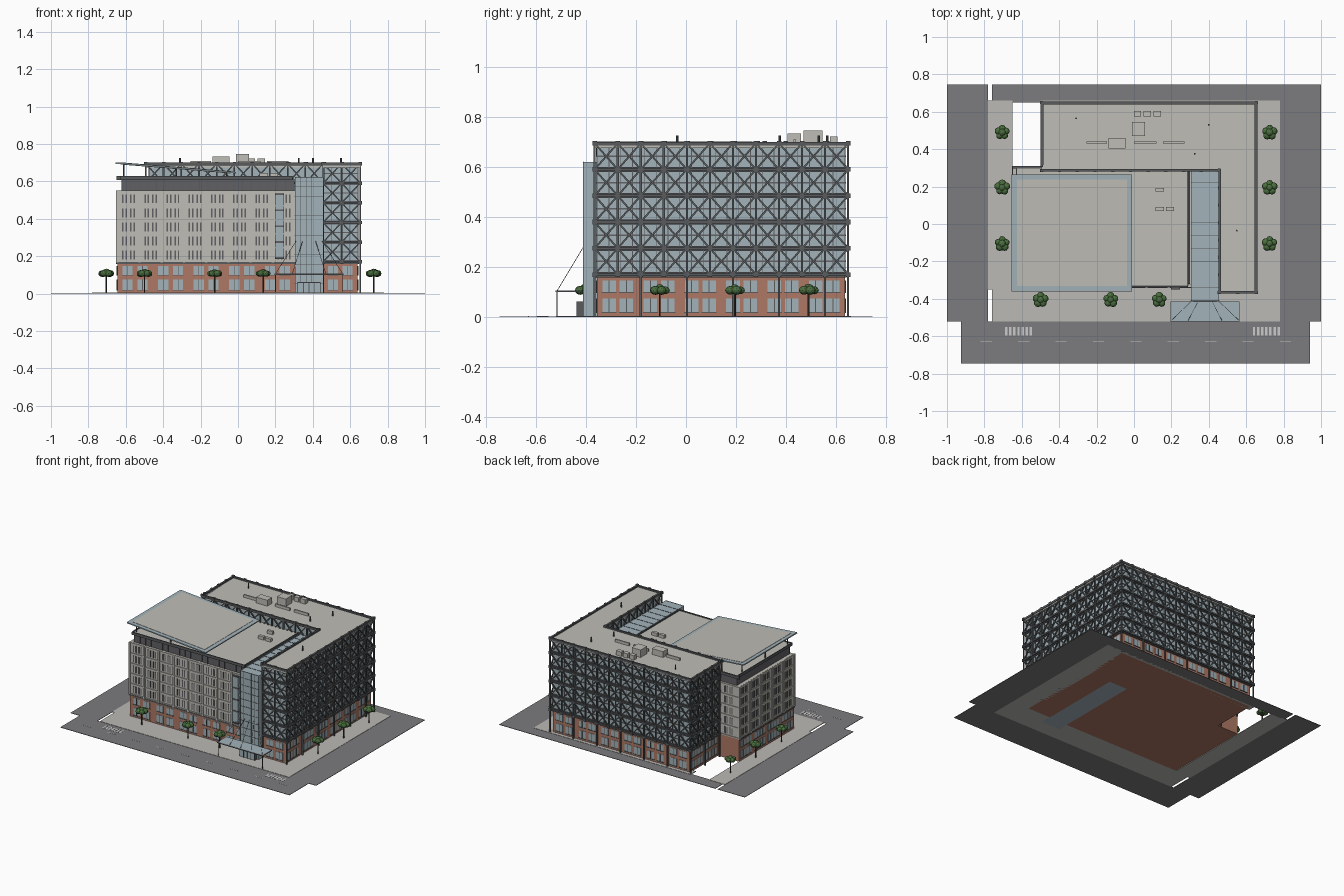
import bpy, bmesh, math, random
from mathutils import Vector, Matrix

if "Cube" in bpy.data.objects:
    bpy.data.objects.remove(bpy.data.objects["Cube"])
random.seed(4)

def mat(name, *c):
    m = bpy.data.materials.new(name)
    m.diffuse_color = (*c, 1)
    m.use_nodes = True
    m.node_tree.nodes["Principled BSDF"].inputs["Base Color"].default_value = m.diffuse_color
    return m
BRICK = mat("brick", .42, .19, .13)
GLASS = mat("glass", .36, .45, .49)
STEEL = mat("steel", .10, .105, .11)
DARK = mat("dark_panel", .12, .12, .13)
STONE = mat("stone", .52, .51, .47)
ROAD = mat("asphalt", .2, .2, .21)
PAVE = mat("paving", .5, .49, .46)
WHITE = mat("paint", .75, .75, .75)
LEAF = mat("leaf", .07, .16, .05)
BARK = mat("bark", .06, .045, .035)

def finish(name, bm, m):
    me = bpy.data.meshes.new(name)
    bm.to_mesh(me)
    bm.free()
    me.materials.append(m)
    ob = bpy.data.objects.new(name, me)
    bpy.context.collection.objects.link(ob)
    return ob

def boxes(name, items, m):
    """items: (x0, x1, y0, y1, z0, z1)"""
    bm = bmesh.new()
    for x0, x1, y0, y1, z0, z1 in items:
        bmesh.ops.create_cube(bm, size=1, matrix=Matrix.Translation(((x0+x1)/2, (y0+y1)/2, (z0+z1)/2))
                              @ Matrix.Diagonal((abs(x1-x0), abs(y1-y0), abs(z1-z0), 1)))
    return finish(name, bm, m)

def rods(name, items, m, sides=4):
    """items: (start, end, radius)"""
    bm = bmesh.new()
    for a, b, r in items:
        a, b = Vector(a), Vector(b)
        d = b - a
        rot = d.to_track_quat('Z', 'Y').to_matrix().to_4x4() @ Matrix.Rotation(math.pi/4, 4, 'Z')
        bmesh.ops.create_cone(bm, cap_ends=True, segments=sides, radius1=r, radius2=r, depth=d.length,
                              matrix=Matrix.Translation((a+b)/2) @ rot)
    return finish(name, bm, m)

def on_wall(wall, u0, u1, z0, z1, d0, d1):
    """box on an axis-aligned wall; u runs along it, d points outward"""
    p, q = Vector(wall[0]), Vector(wall[1])
    t = (q - p).normalized()
    n = Vector((t.y, -t.x))
    a, b = p + t*u0 + n*d0, p + t*u1 + n*d1
    return (a.x, b.x, a.y, b.y, z0, z1)

def length(w):
    return (Vector(w[1]) - Vector(w[0])).length

# Ground: roads, pavement and markings
boxes("roads", [(-1, -.78, -.52, .745, 0, .003), (.78, 1, -.52, .745, 0, .003),
                (-.76, .78, .65, .745, 0, .003), (-.925, .94, -.745, -.52, 0, .003)], ROAD)
boxes("pavement", [(-.78, -.65, -.35, .66, 0, .005), (-.76, .78, -.52, -.33, 0, .005),
                   (.62, .78, -.33, .66, 0, .005), (-.5, .62, .6, .66, 0, .005)], PAVE)
marks = [(x + i*.022, x + i*.022 + .013, -.595, -.55, .003, .004) for x in (-.69, .635) for i in range(7)]
marks += [(-.82 + i*.2, -.76 + i*.2, -.632, -.628, .003, .004) for i in range(9)]
boxes("road_markings", marks, WHITE)

# Brick base under all wings
boxes("brick_base", [(-.645, .305, -.335, .305, 0, .165), (-.475, .64, .29, .635, 0, .165),
                     (.455, .64, -.355, .3, 0, .165)], BRICK)
base_walls = [((-.645, -.335), (.305, -.335)), ((-.645, .305), (-.645, -.335)), ((.455, -.355), (.64, -.355)),
              ((.64, -.355), (.64, .635)), ((.64, .635), (-.475, .635)), ((-.475, .635), (-.475, .305))]
panes, trims = [], []
for w in base_walls:
    L = length(w)
    n = max(1, round(L/.175))
    s = L/n
    for i in range(n):
        for c in (.29, .71):
            u = (i + c)*s
            for z0, z1 in ((.02, .075), (.1, .147)):
                panes.append(on_wall(w, u-.027, u+.027, z0, z1, 0, .002))
                trims.append(on_wall(w, u-.002, u+.002, z0, z1, 0, .004))
                trims.append(on_wall(w, u-.03, u+.03, z0-.004, z0, 0, .005))
    trims.append(on_wall(w, 0, L, .158, .168, -.001, .007))
boxes("base_windows", panes, GLASS)
boxes("base_window_trim", trims, STEEL)

# Lattice wings: glass volumes, floor bands, roof
boxes("wing_glass", [(-.475, .64, .295, .635, .165, .68), (.46, .64, -.355, .3, .165, .68)], GLASS)
boxes("wing_roof", [(-.495, .655, .29, .65, .675, .69), (.455, .655, -.37, .29, .675, .69)], STONE)
Z0, ROW = .17, .105
glass_walls = base_walls[2:]
bands, mullions = [], []
for w in glass_walls:
    L = length(w)
    for r in range(6):
        bands.append(on_wall(w, 0, L, Z0+r*ROW-.01, min(Z0+r*ROW+.01, .69), -.002, .006))
        if r < 5:
            bands.append(on_wall(w, 0, L, Z0+(r+.5)*ROW-.003, Z0+(r+.5)*ROW+.003, -.002, .004))
    n = round(L/.047)
    mullions += [on_wall(w, i*L/n-.0015, i*L/n+.0015, .165, .68, 0, .003) for i in range(n+1)]
boxes("floor_bands", bands, DARK)
boxes("wing_mullions", mullions, STEEL)

# Steel lattice: chords, posts, cross bracing with node plates
lat, nodes = [], []
def lattice(w, r0=0, ground=True):
    L = length(w)
    n = round(L/.094)
    p, q = Vector(w[0]), Vector(w[1])
    P = lambda i, z: (*(p.lerp(q, i/n)), z)
    zs = [Z0 + r*ROW for r in range(r0, 6)]
    for z in zs:
        lat.append((P(0, z), P(n, z), .0075))
    for i in range(n+1):
        lat.append((P(i, 0 if ground and i % 2 == 0 else zs[0]), P(i, zs[-1]), .006))
        for z in zs:
            nodes.append(on_wall(w, i*L/n-.009, i*L/n+.009, z-.009, z+.009, -.006, .008))
    for i in range(n):
        for a, b in zip(zs, zs[1:]):
            lat.append((P(i, a), P(i+1, b), .005))
            lat.append((P(i+1, a), P(i, b), .005))
outer = [((.455, -.365), (.653, -.365)), ((.653, -.365), (.653, .648)),
         ((.653, .648), (-.493, .648)), ((-.493, .648), (-.493, .315))]
inner = [((-.493, .287), (.455, .287)), ((.457, .287), (.457, -.365))]
for w in outer:
    lattice(w)
for w in inner:
    lattice(w, 4, False)
rods("steel_lattice", lat, STEEL)
boxes("lattice_nodes", nodes, STEEL)
boxes("wing_parapet", [on_wall(w, 0, length(w), .685, .70, -.008, .006) for w in outer + inner], STEEL)

# Stone block with slit windows, piers and floor courses
boxes("stone_block", [(-.645, .305, -.335, .305, .165, .55)], STONE)
stone_walls = [((-.645, -.335), (.305, -.335)), ((-.645, .305), (-.645, -.335)), ((-.475, .305), (-.645, .305))]
slits, courses = [], []
for w in stone_walls:
    L = length(w)
    n = max(1, round(L/.118))
    s = L/n
    for i in range(n):
        courses.append(on_wall(w, i*s-.006, i*s+.006, .165, .55, 0, .008))
        for r in range(5):
            z = .183 + r*.075
            for k in (-.03, -.012, .012, .03):
                slits.append(on_wall(w, (i+.5)*s+k-.004, (i+.5)*s+k+.004, z, z+.048, 0, .002))
    courses += [on_wall(w, 0, L, z-.004, z+.004, 0, .005) for z in [.17+.075*r for r in range(6)]]
boxes("slit_windows", slits, DARK)
boxes("stone_courses", courses, STONE)
boxes("stair_window", [on_wall(stone_walls[0], .845, .89, .19, .53, 0, .012)], GLASS)
boxes("stair_window_bars", [on_wall(stone_walls[0], .843, .892, .186+r*.085, .195+r*.085, 0, .015)
                            for r in range(5)], DARK)

# Penthouse and its roof
boxes("penthouse", [(-.62, .3, -.32, .295, .55, .615)], DARK)
boxes("penthouse_roof", [(-.625, .285, -.33, .3, .612, .622)], STONE)
boxes("penthouse_fins", [on_wall(((-.62, -.32), (.3, -.32)), i*.046-.002, i*.046+.002, .55, .612, 0, .004)
                         for i in range(21)], STEEL)
boxes("penthouse_kerb", [(-.63, .29, -.338, -.33, .608, .628), (.283, .291, -.33, .3, .608, .628),
                         (-.65, .291, .298, .31, .608, .628), (-.632, -.625, -.33, .3, .608, .628)], STEEL)

# Tilted canopy on posts
tilt = math.atan(.052/.645)
rim = boxes("canopy_glass_rim", [(-.3225, .3225, -.3125, -.285, -.004, .004), (-.3225, .3225, .285, .3125, -.004, .004),
                                 (-.3225, -.295, -.285, .285, -.004, .004), (.295, .3225, -.285, .285, -.004, .004)], GLASS)
slab = boxes("canopy_slab", [(-.295, .295, -.285, .285, -.006, .006)], STONE)
for o in (rim, slab):
    o.location = (-.3325, -.0475, .672)
    o.rotation_euler = (0, tilt, 0)
rods("canopy_posts", [((x, y, .55), (x, y, .67 - (x+.33)*.08), .004)
                      for x in (-.61, -.33, -.06) for y in (-.31, -.05, .22)], STEEL, 8)

# Glass atrium between the wings
boxes("atrium", [(.305, .455, -.41, .29, 0, .62)], GLASS)
bars = [(.303, .457, -.412, -.41, i*.052-.001, i*.052+.001) for i in range(1, 12)]
bars += [(.305+i*.03-.001, .305+i*.03+.001, -.412, -.41, 0, .62) for i in range(6)]
bars += [(.305, .455, -.41+i*.07-.001, -.41+i*.07+.001, .62, .622) for i in range(11)]
boxes("atrium_bars", bars, STEEL)

# Entrance: doors, glass awning, posts and tension cables
boxes("entrance_lobby", [(.32, .44, -.435, -.41, .004, .058)], GLASS)
boxes("door_frames", [(.32+i*.03-.002, .32+i*.03+.002, -.438, -.41, .004, .06) for i in range(5)]
      + [(.318, .442, -.438, -.41, .056, .062)], STEEL)
boxes("awning", [(.195, .565, -.52, -.415, .102, .107)], GLASS)
rods("awning_frame", [((.195, y, .103), (.565, y, .103), .004) for y in (-.518, -.417)]
     + [((x, -.518, .103), (x, -.415, .103), .003) for x in (.197, .29, .38, .47, .563)]
     + [((x, -.515, 0), (x, -.515, .103), .003) for x in (.2, .56)], STEEL)
rods("awning_cables", [((.2+i*.09, -.515, .105), (.31+i*.035, -.41, .28), .0012) for i in range(5)], STEEL)

# Rooftop plant
boxes("roof_units", [(-.135, -.045, .405, .46, .69, .733), (-.012, .06, .47, .545, .69, .745),
                     (0, .037, .575, .605, .69, .722), (.052, .09, .575, .605, .69, .722),
                     (.103, .145, .575, .605, .69, .722), (-.255, -.145, .43, .44, .69, .71),
                     (0, .12, .43, .44, .69, .71), (.155, .27, .43, .44, .69, .71),
                     (.115, .16, .173, .192, .62, .645), (.115, .16, .07, .092, .62, .645),
                     (.17, .215, .07, .092, .62, .645)], STONE)
rods("roof_vents", [((x, y, .69), (x, y, .725), .005)
                    for x, y in ((-.31, .565), (.325, .375), (.4, .53), (.55, -.035))], STEEL, 8)

# Street trees
spots = [(x, y) for x in (-.705, .725) for y in (.49, .195, -.105)] + [(x, -.405) for x in (-.5, -.125, .135)]
rods("tree_trunks", [((x, y, 0), (x, y, .1), .004) for x, y in spots], BARK, 6)
bm = bmesh.new()
for x, y in spots:
    for k in range(6):
        a = k*math.tau/5 + .3
        r = .022 if k < 5 else 0
        s = random.uniform(.018, .022)
        bmesh.ops.create_icosphere(bm, subdivisions=2, radius=s, matrix=Matrix.Translation(
            (x + r*math.cos(a), y + r*math.sin(a), .107 if k < 5 else .115)) @ Matrix.Diagonal((1, 1, .85, 1)))
finish("tree_crowns", bm, LEAF)
